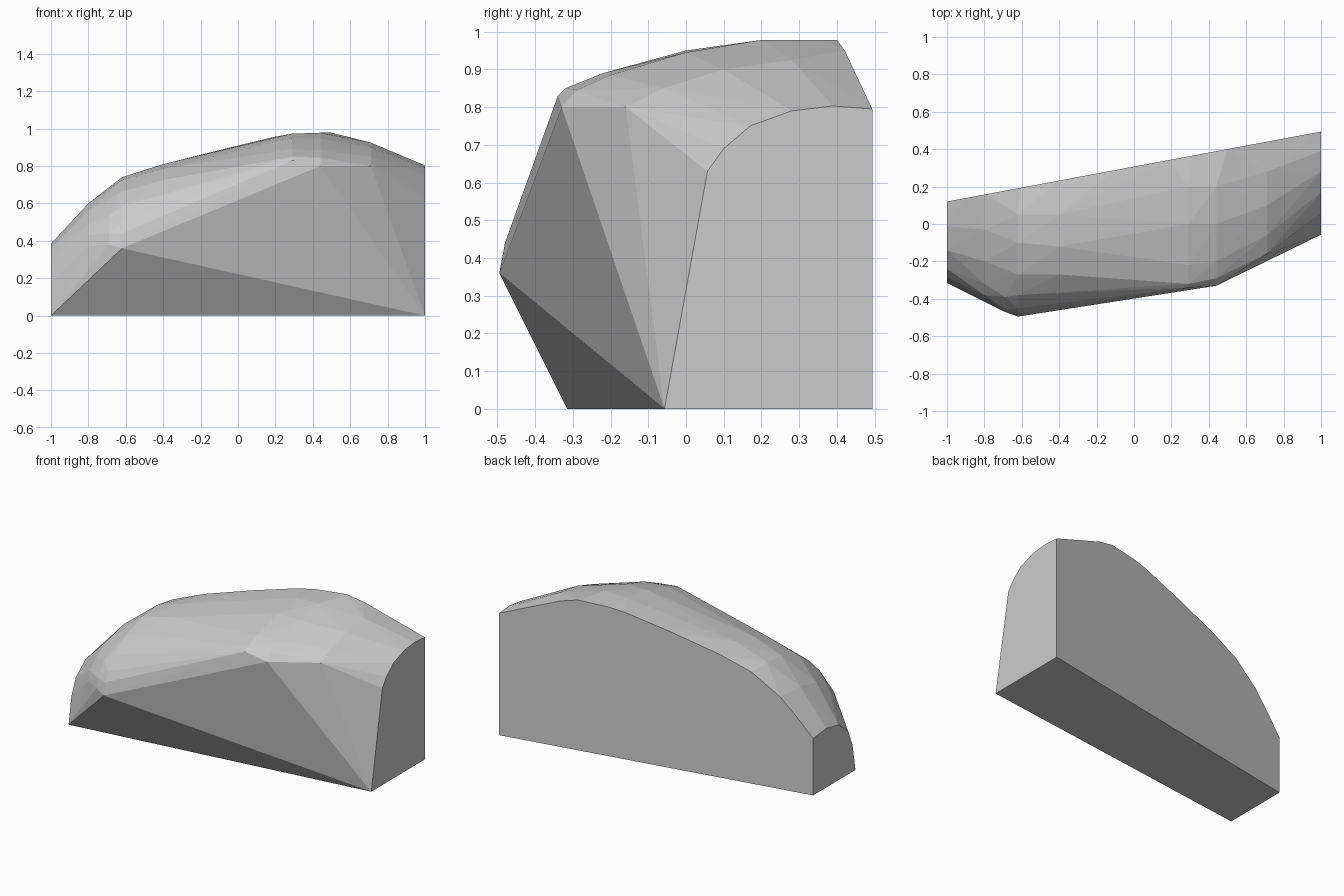
import bpy, bmesh, math


def back_y(x):
    return 0.307 + 0.187 * x


points = []

# back wall: outline (x, z) lying in a slanted vertical plane
for x, z in [(-1, 0), (-1, 0.37), (-0.9, 0.485), (-0.79, 0.60), (-0.61, 0.725),
             (-0.41, 0.80), (-0.1, 0.885), (0.19, 0.955), (0.31, 0.972),
             (0.5, 0.978), (0.61, 0.95), (1, 0.795), (1, 0)]:
    points.append((x, back_y(x), z))

# cross-sections along the rock: x -> (y, z) from the front upward
sections = {
    -1.0: [(-0.315, 0), (-0.285, 0.175), (-0.24, 0.28), (-0.14, 0.36), (-0.015, 0.385)],
    -0.8: [(-0.40, 0.37), (-0.38, 0.43), (-0.32, 0.49), (-0.2, 0.56), (-0.03, 0.60)],
    -0.69: [(-0.47, 0.38), (-0.455, 0.44), (-0.39, 0.535)],
    -0.62: [(-0.495, 0.36), (-0.48, 0.44), (-0.45, 0.50), (-0.38, 0.585),
            (-0.27, 0.665), (-0.1, 0.725), (0.05, 0.74)],
    -0.4: [(-0.27, 0.725), (-0.12, 0.785), (0.05, 0.81)],
    0.29: [(-0.34, 0.83), (-0.32, 0.85), (-0.22, 0.89), (0, 0.95), (0.2, 0.973)],
    0.44: [(-0.33, 0.80), (-0.29, 0.845), (-0.2, 0.885), (0, 0.945), (0.2, 0.978)],
    0.71: [(-0.16, 0.80), (-0.06, 0.85), (0.1, 0.90), (0.28, 0.925)],
    1.0: [(-0.057, 0), (0.057, 0.63), (0.1, 0.69), (0.17, 0.75), (0.28, 0.79),
          (0.39, 0.803)],
}
for x, profile in sections.items():
    points += [(x, y, z) for y, z in profile]

# wrap the sections in one faceted skin
bm = bmesh.new()
for p in points:
    bm.verts.new(p)
bmesh.ops.convex_hull(bm, input=bm.verts[:])
loose = [v for v in bm.verts if not v.link_faces]
bmesh.ops.delete(bm, geom=loose, context='VERTS')
bmesh.ops.dissolve_limit(bm, angle_limit=math.radians(0.5),
                         verts=bm.verts[:], edges=bm.edges[:])
bmesh.ops.recalc_face_normals(bm, faces=bm.faces[:])

mesh = bpy.data.meshes.new("rock_block")
bm.to_mesh(mesh)
bm.free()
rock = bpy.data.objects.new("rock_block", mesh)
bpy.context.collection.objects.link(rock)
